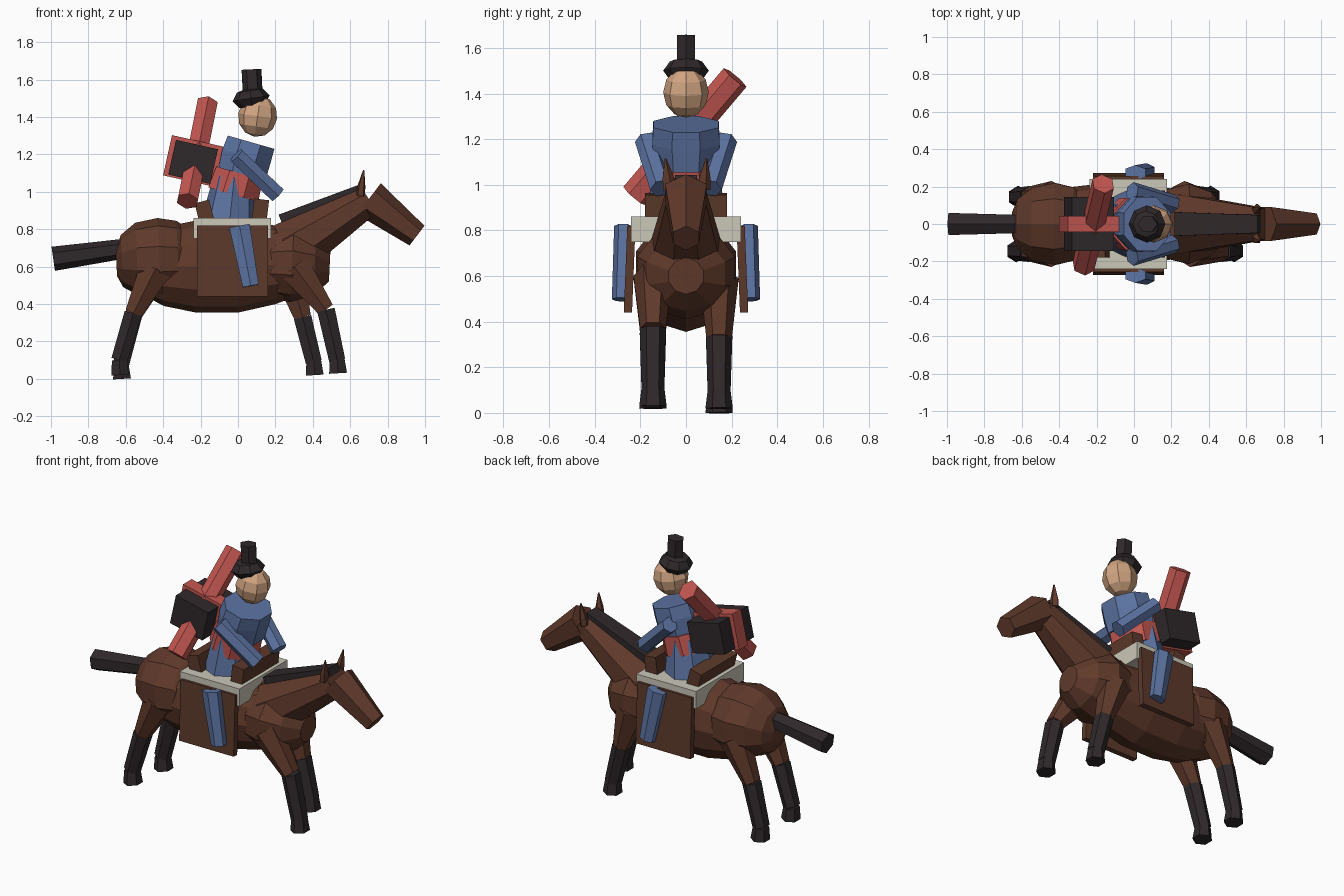
import bpy
import bmesh
import math
from mathutils import Vector, Matrix

if "Cube" in bpy.data.objects:
    bpy.data.objects.remove(bpy.data.objects["Cube"], do_unlink=True)


def material(name, srgb):
    """Flat material from 0-255 sRGB values."""
    lin = [((c / 255 + 0.055) / 1.055) ** 2.4 for c in srgb] + [1]
    mat = bpy.data.materials.new(name)
    mat.use_nodes = True
    mat.diffuse_color = lin
    mat.node_tree.nodes["Principled BSDF"].inputs["Base Color"].default_value = lin
    return mat


COAT = material("brown_coat", (95, 57, 42))
DARK = material("dark_hair", (47, 40, 42))
LEATHER = material("brown_leather", (92, 57, 42))
CLOTH = material("pale_cloth", (203, 199, 184))
BLUE = material("blue_robe", (92, 115, 162))
RED = material("red_cloth", (194, 86, 80))
SKIN = material("skin", (210, 165, 130))


def finish(name, bm, mat):
    bmesh.ops.recalc_face_normals(bm, faces=bm.faces)
    mesh = bpy.data.meshes.new(name)
    bm.to_mesh(mesh)
    bm.free()
    mesh.materials.append(mat)
    obj = bpy.data.objects.new(name, mesh)
    bpy.context.collection.objects.link(obj)
    return obj


def tube(name, mat, rings, sides=6, turn=0.0):
    """Capped loft; each ring is (centre, half width, half height)."""
    rings = [(Vector(c), a, b) for c, a, b in rings]
    axis = (rings[-1][0] - rings[0][0]).normalized()
    across = Vector((0, 1, 0))
    across = (across - axis * across.dot(axis)).normalized()
    up = axis.cross(across)
    bm = bmesh.new()
    loops = []
    for centre, a, b in rings:
        angles = [turn + math.tau * i / sides for i in range(sides)]
        loops.append([bm.verts.new(centre + across * a * math.cos(t) + up * b * math.sin(t))
                      for t in angles])
    for low, high in zip(loops, loops[1:]):
        for i in range(sides):
            j = (i + 1) % sides
            bm.faces.new((low[i], low[j], high[j], high[i]))
    bm.faces.new(loops[0])
    bm.faces.new(loops[-1])
    return finish(name, bm, mat)


def box(name, mat, centre, size, tilt_y=0.0, tilt_x=0.0):
    bm = bmesh.new()
    bmesh.ops.create_cube(bm, size=1)
    turn = Matrix.Rotation(tilt_y, 4, "Y") @ Matrix.Rotation(tilt_x, 4, "X")
    bm.transform(Matrix.Translation(centre) @ turn @ Matrix.Diagonal((*size, 1)))
    return finish(name, bm, mat)


def ball(name, mat, centre, radii, segments, rings, tilt_y=0.0):
    bm = bmesh.new()
    bmesh.ops.create_uvsphere(bm, u_segments=segments, v_segments=rings, radius=1)
    bm.transform(Matrix.Translation(centre) @ Matrix.Rotation(tilt_y, 4, "Y")
                 @ Matrix.Diagonal((*radii, 1)))
    return finish(name, bm, mat)


# Horse trunk: barrel, rump and chest
tube("barrel", COAT, [((-0.53, 0, 0.60), 0.13, 0.14), ((-0.40, 0, 0.60), 0.19, 0.21),
                      ((-0.23, 0, 0.60), 0.21, 0.245), ((0, 0, 0.60), 0.21, 0.245),
                      ((0.20, 0, 0.61), 0.19, 0.21), ((0.35, 0, 0.61), 0.15, 0.15)], 12)
tube("rump", COAT, [((-0.65, 0, 0.62), 0.07, 0.07), ((-0.62, 0, 0.63), 0.14, 0.14),
                    ((-0.54, 0, 0.64), 0.205, 0.195), ((-0.42, 0, 0.64), 0.23, 0.22),
                    ((-0.32, 0, 0.64), 0.205, 0.205), ((-0.22, 0, 0.64), 0.12, 0.14)], 10, math.pi / 10)
tube("chest", COAT, [((0.08, 0, 0.62), 0.11, 0.11), ((0.18, 0, 0.62), 0.195, 0.19),
                     ((0.29, 0, 0.62), 0.225, 0.21), ((0.41, 0, 0.61), 0.18, 0.165),
                     ((0.49, 0, 0.60), 0.08, 0.08)], 10, math.pi / 10)

# Neck, head, mane and tail
tube("neck", COAT, [((0.27, 0, 0.69), 0.17, 0.165), ((0.70, 0, 0.96), 0.09, 0.09)], 8, math.pi / 8)
tube("head", COAT, [((0.70, 0, 0.962), 0.105, 0.105), ((0.957, 0, 0.766), 0.065, 0.066)], 6, math.pi / 6)
tube("mane", DARK, [((0.23, 0, 0.845), 0.09, 0.05), ((0.67, 0, 1.02), 0.068, 0.035)], 4, math.pi / 4)
tube("tail", DARK, [((-0.58, 0, 0.70), 0.055, 0.052), ((-0.988, 0, 0.642), 0.068, 0.065)], 6, math.pi / 6)

# Legs: upper leg, stocking and hoof for each foot (hip, knee, ankle, floor)
LEGS = {
    "front_right": (-1, (0.30, 0.60), (0.47, 0.37), (0.53, 0.10), 0.03),
    "front_left": (1, (0.27, 0.58), (0.345, 0.33), (0.405, 0.09), 0.02),
    "rear_right": (-1, (-0.44, 0.59), (-0.56, 0.35), (-0.635, 0.10), 0.02),
    "rear_left": (1, (-0.44, 0.59), (-0.56, 0.34), (-0.625, 0.08), 0.0),
}
for label, (side, hip, knee, ankle, floor) in LEGS.items():
    y = 0.145 * side
    hip_at, knee_at, ankle_at = (Vector((p[0], y, p[1])) for p in (hip, knee, ankle))
    tube(label + "_upper_leg", COAT, [(hip_at, 0.085, 0.10), (knee_at, 0.056, 0.052)])
    tube(label + "_stocking", DARK, [(knee_at, 0.058, 0.055), (ankle_at, 0.05, 0.05)])
    tube(label + "_hoof", DARK, [((ankle_at.x, y, floor + 0.08), 0.05, 0.045),
                                 ((ankle_at.x + 0.005, y, floor), 0.06, 0.055)])

# Saddle
box("saddle_cloth", CLOTH, (-0.03, 0, 0.805), (0.415, 0.48, 0.11))
box("pommel", LEATHER, (0.12, 0, 0.905), (0.08, 0.36, 0.11), 0.12)
box("cantle", LEATHER, (-0.18, 0, 0.895), (0.08, 0.36, 0.11), -0.25)

# Parts mirrored left and right
for label, s in (("left", 1), ("right", -1)):
    box(label + "_saddle_flap", LEATHER, (-0.03, s * 0.247, 0.63), (0.38, 0.036, 0.38), 0, s * 0.04)
    tube(label + "_ear", COAT, [((0.655, s * 0.075, 0.98), 0.032, 0.025),
                                ((0.66, s * 0.08, 1.03), 0.028, 0.022),
                                ((0.672, s * 0.09, 1.115), 0.004, 0.004)], 5)
    tube(label + "_rider_leg", BLUE, [((0.008, s * 0.275, 0.818), 0.04, 0.064),
                                      ((0.068, s * 0.285, 0.497), 0.04, 0.05)], 6)
    tube(label + "_arm", BLUE, [((-0.01, s * 0.175, 1.195), 0.05, 0.048),
                                ((0.21, s * 0.108, 0.985), 0.05, 0.05)], 6)

# Rider's body
tube("robe_skirt", BLUE, [((-0.045, 0, 0.84), 0.18, 0.15), ((-0.02, 0, 1.08), 0.14, 0.11)], 8)
tube("sash", RED, [((-0.025, 0, 0.985), 0.15, 0.15), ((0.008, 0, 1.10), 0.15, 0.14)], 8, math.pi / 8)
tube("torso", BLUE, [((0.02, 0, 1.09), 0.145, 0.14), ((0.045, 0, 1.19), 0.16, 0.145),
                     ((0.07, 0, 1.265), 0.155, 0.14)], 8, math.pi / 8)
ball("rider_head", SKIN, (0.105, 0, 1.405), (0.105, 0.10, 0.112), 8, 6, 0.15)
ball("hat_brim", DARK, (0.07, 0, 1.50), (0.10, 0.10, 0.058), 8, 4, -0.15)
tube("hat_crown", DARK, [((0.08, 0, 1.50), 0.045, 0.053), ((0.072, 0, 1.655), 0.045, 0.053)], 6, math.pi / 6)

# Pack and bedroll on the rider's back
box("pack", DARK, (-0.24, 0, 1.16), (0.23, 0.29, 0.19), 0.22)
box("pack_strap", RED, (-0.24, 0, 1.165), (0.28, 0.085, 0.22), 0.22)
tube("bedroll", RED, [((-0.27, -0.225, 0.95), 0.065, 0.062), ((-0.165, 0.215, 1.47), 0.065, 0.062)], 6)
